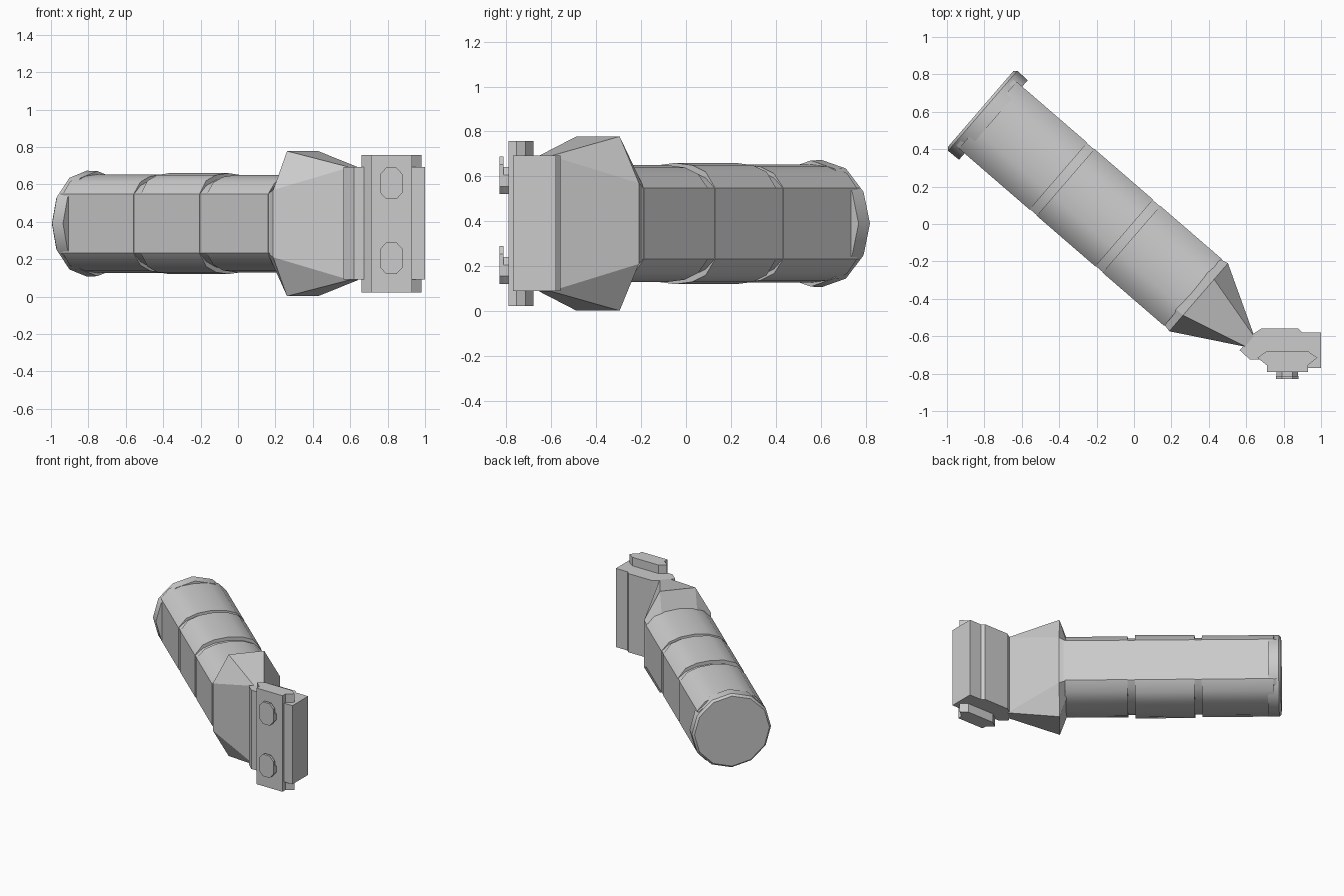
import bpy, bmesh, math
from mathutils import Vector

if "Cube" in bpy.data.objects:
    bpy.data.objects.remove(bpy.data.objects["Cube"])

MID = 0.39                               # mid height of the whole model
ORIGIN = Vector((-0.82, 0.615, MID))     # centre of the butt end
AXIS = Vector((0.757, -0.654, 0)).normalized()
SIDE = Vector((-AXIS.y, AXIS.x, 0))
UP = Vector((0, 0, 1))


def loft(name, sections, smooth=None):
    """Skin a list of equal-length closed sections and cap both ends."""
    bm = bmesh.new()
    rings = [[bm.verts.new(p) for p in s] for s in sections]
    n = len(rings[0])
    for a, b in zip(rings, rings[1:]):
        for i in range(n):
            j = (i + 1) % n
            bm.faces.new((a[i], a[j], b[j], b[i]))
    bm.faces.new(rings[0][::-1])
    bm.faces.new(rings[-1])
    bmesh.ops.remove_doubles(bm, verts=bm.verts, dist=1e-4)
    bmesh.ops.recalc_face_normals(bm, faces=bm.faces)
    me = bpy.data.meshes.new(name)
    bm.to_mesh(me)
    bm.free()
    ob = bpy.data.objects.new(name, me)
    bpy.context.collection.objects.link(ob)
    if smooth:
        me.polygons.foreach_set("use_smooth", [True] * len(me.polygons))
        me.set_sharp_from_angle(angle=math.radians(smooth))
    return ob


def along(t, profile):
    """Place a (side, height) profile at distance t along the grip axis."""
    return [ORIGIN + AXIS * t + SIDE * u + UP * h for u, h in profile]


def mirror4(quarter):
    """Complete a quarter profile (from the side toward the top) on all sides."""
    top = quarter + [(-u, h) for u, h in reversed(quarter) if u > 1e-6]
    return top + [(-u, -h) for u, h in top]


def ngon(n, r):
    return [(r * math.cos(2 * math.pi * i / n), r * math.sin(2 * math.pi * i / n))
            for i in range(n)]


def grip_profile(width, top):
    return mirror4([(width, 0.158), (0.18, top - 0.04), (0.1, top - 0.01), (0, top)])


def prism_z(name, outline, z0, z1):
    return loft(name, [[(x, y, z) for x, y in outline] for z in (z0, z1)])


# Grip core with three sleeve segments separated by grooves
core = grip_profile(0.233, 0.243)
loft("grip_core", [along(0.03, core), along(1.52, core)], 35)
for i, (a, b, top) in enumerate([(0.05, 0.55, 0.263), (0.6, 1.015, 0.27),
                                 (1.065, 1.5, 0.26)]):
    prof = grip_profile(0.236, top)
    loft(f"grip_sleeve_{i + 1}", [along(a, prof), along(b, prof)], 35)

# Butt cap
loft("butt_cap", [along(0, ngon(12, 0.268)), along(0.015, ngon(12, 0.283)),
                  along(0.09, ngon(12, 0.281))], 35)

# Flared collar narrowing to a thin neck
loft("flared_collar", [
    along(1.49, mirror4([(0.228, 0.158), (0.127, 0.24)])),
    along(1.54, mirror4([(0.24, 0.18), (0.127, 0.388)])),
    along(1.90, mirror4([(0.038, 0.30), (0.036, 0.302)]))])

# Clamp body joined to the neck
prism_z("clamp_body", [
    (0.565, -0.675), (0.64, -0.585), (0.68, -0.56), (0.88, -0.56), (0.90, -0.58),
    (1.0, -0.58), (1.0, -0.77), (0.71, -0.77), (0.71, -0.725), (0.62, -0.725)],
    0.09, 0.692)

# Longer rail jaw on the front
prism_z("rail_jaw", [
    (0.66, -0.715), (0.71, -0.68), (0.93, -0.68), (0.98, -0.715), (0.93, -0.755),
    (0.93, -0.79), (0.71, -0.79), (0.71, -0.755)], 0.022, 0.757)

# Two clamp screws with oblong heads
for i, z in enumerate((0.205, 0.605)):
    for part, y0, y1, hz, zc in (("head", -0.83, -0.812, 0.084, z),
                                 ("shank", -0.814, -0.78, 0.06, z - 0.024)):
        rx = 0.06 if part == "head" else 0.057
        oct_ = mirror4([(rx, hz - 0.035), (0.028, hz)])
        loft(f"screw_{part}_{i + 1}",
             [[(0.82 + x, y, zc + h) for x, h in oct_] for y in (y0, y1)])
